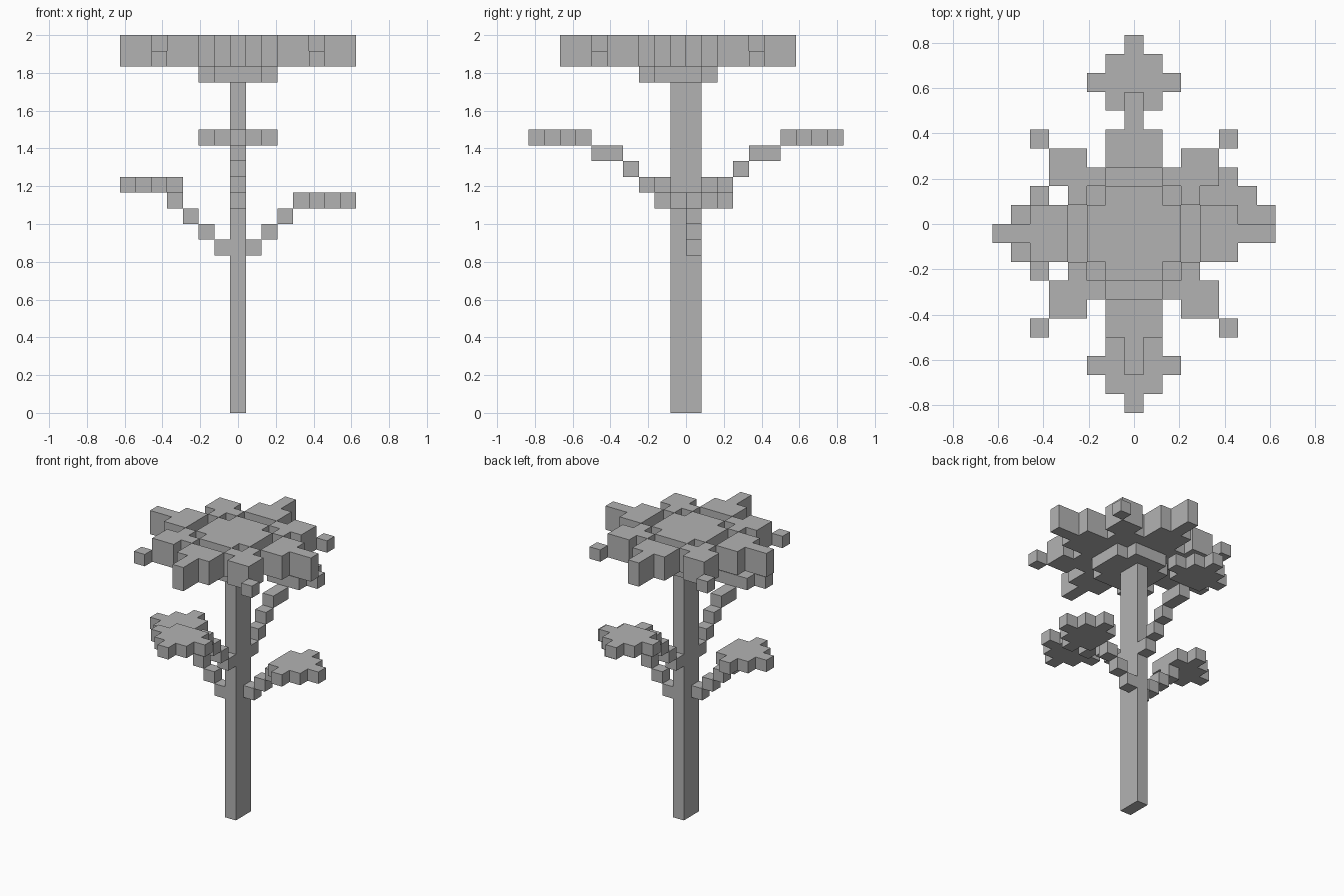
import bpy
import bmesh
from mathutils import Vector

U = 2 / 24  # one block

cube = bpy.data.objects.get("Cube")
if cube:
    bpy.data.objects.remove(cube, do_unlink=True)

stone = bpy.data.materials.new("plain_grey")
stone.use_nodes = True
GREY = (0.45, 0.45, 0.45, 1)
stone.diffuse_color = GREY
stone.node_tree.nodes["Principled BSDF"].inputs["Base Color"].default_value = GREY

AXES = [Vector((1, 0, 0)), Vector((0, 1, 0)), Vector((0, 0, 1))]


def blocks(name, cells):
    """Outer skin of a set of unit blocks (x is a block centre, y and z its low side)."""
    cells = set(cells)
    bm = bmesh.new()
    for cell in cells:
        mid = Vector(cell) + Vector((0, 0.5, 0.5))
        for i in range(3):
            for sign in (1, -1):
                n = AXES[i] * sign
                if tuple(int(c + d) for c, d in zip(cell, n)) in cells:
                    continue
                s, t = AXES[(i + 1) % 3] * sign / 2, AXES[(i + 2) % 3] / 2
                c = mid + n / 2
                corners = (c - s - t, c + s - t, c + s + t, c - s + t)
                bm.faces.new([bm.verts.new(p * U) for p in corners])
    bmesh.ops.remove_doubles(bm, verts=bm.verts, dist=U / 100)
    mesh = bpy.data.meshes.new(name)
    bm.to_mesh(mesh)
    bm.free()
    mesh.materials.append(stone)
    bpy.context.collection.objects.link(bpy.data.objects.new(name, mesh))


# Trunk
bpy.ops.mesh.primitive_cube_add(size=1, location=(0, 0, 10.5 * U))
trunk = bpy.context.object
trunk.name = "trunk"
trunk.scale = (U, 2 * U, 21 * U)
trunk.data.materials.append(stone)


# Crown: a central cross, a sunken ring, four pointed petals and diagonal petals
def crown_height(a, b):
    hi, lo = max(abs(a), abs(b)), min(abs(a), abs(b))
    if hi <= 2 and lo < 2:
        return 2                      # central cross
    if (hi == 2 and lo == 2) or (hi == 3 and lo <= 1):
        return 1                      # sunken ring
    if (hi <= 5 and lo <= 1) or (hi <= 7 and lo == 0):
        return 2                      # straight petals
    if (hi == 3 and lo >= 2) or (hi == 4 and lo >= 3):
        return 2                      # diagonal petals
    return 1 if hi == lo == 5 else 0  # loose corner blocks


span = range(-7, 8)
blocks("crown", [(a, b - 1, 22 + k) for a in span for b in span
                 for k in range(crown_height(a, b))])
inner = range(-2, 3)
blocks("crown_base", [(a, b - 1, 21) for a in inner for b in inner
                      if abs(a) + abs(b) < 4])

# Branches: a stair of blocks ending in a flat leaf cluster
LEAF_HALF_WIDTHS = (1, 2, 1, 0)


def branch(side, place, stair, leaf_start):
    """place(d, w, z) turns outward distance and sideways offset into a block."""
    blocks(side + "_branch", [place(d, 0, z) for d, z in stair])
    leaf_z = stair[-1][1] + 1
    blocks(side + "_leaves", [place(leaf_start + i, w, leaf_z)
                              for i, half in enumerate(LEAF_HALF_WIDTHS)
                              for w in range(-half, half + 1)])


long_stair = [(1, 13), (2, 14), (3, 15), (4, 16), (5, 16)]
side_stair = [(d, 9 + d) for d in range(1, 5)]
branch("front", lambda d, w, z: (w, -1 - d, z), long_stair, 6)
branch("back", lambda d, w, z: (w, d, z), long_stair, 6)
branch("left", lambda d, w, z: (d, w, z), side_stair[:3], 4)
branch("right", lambda d, w, z: (-d, w - 1, z), side_stair, 4)
